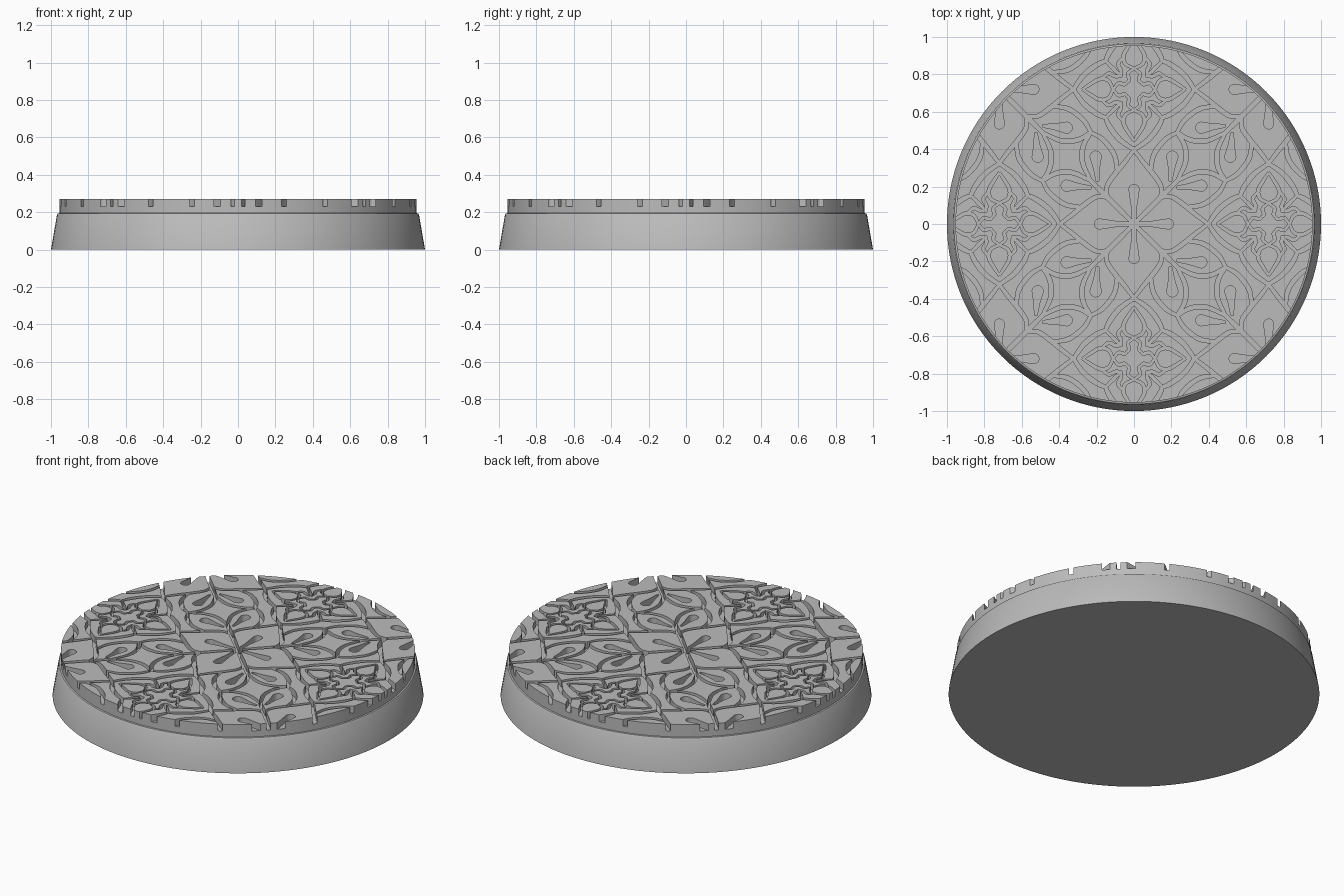
import bpy, bmesh, math
from mathutils import Vector
from mathutils.geometry import delaunay_2d_cdt

cube = bpy.data.objects.get("Cube")
if cube:
    bpy.data.objects.remove(cube)

PERIOD = 0.72      # distance from a flower to the rosette beside it
RIM = 0.955        # radius of the carved top
FLOOR, TOP = 0.23, 0.27
SIDES = 128

stone = bpy.data.materials.new("grey_stone")
stone.use_nodes = True
grey = (0.5, 0.5, 0.5, 1)
stone.diffuse_color = grey
stone.node_tree.nodes["Principled BSDF"].inputs["Base Color"].default_value = grey


def make_object(name, bm):
    mesh = bpy.data.meshes.new(name)
    bm.to_mesh(mesh)
    bm.free()
    mesh.materials.append(stone)
    obj = bpy.data.objects.new(name, mesh)
    bpy.context.collection.objects.link(obj)
    return obj


def circle(radius):
    return [Vector((radius * math.cos(2 * math.pi * i / SIDES),
                    radius * math.sin(2 * math.pi * i / SIDES))) for i in range(SIDES)]


def lathe(name, profile):
    bm = bmesh.new()
    rings = [[bm.verts.new((p.x, p.y, z)) for p in circle(r)] for r, z in profile]
    for low, high in zip(rings, rings[1:]):
        for i in range(SIDES):
            j = (i + 1) % SIDES
            bm.faces.new((low[i], low[j], high[j], high[i]))
    bm.faces.new(rings[0][::-1])
    bm.faces.new(rings[-1])
    return make_object(name, bm)


def spline(points, steps=4):
    """Smooth path through the points."""
    pts = [Vector(p) for p in points]
    pts = [2 * pts[0] - pts[1]] + pts + [2 * pts[-1] - pts[-2]]
    out = []
    for a, b, c, d in zip(pts, pts[1:], pts[2:], pts[3:]):
        for s in range(steps):
            t = s / steps
            out.append(0.5 * (2 * b + (c - a) * t + (2 * a - 5 * b + 4 * c - d) * t * t
                              + (3 * b - a - 3 * c + d) * t ** 3))
    return out + [pts[-2]]


def groove(points, width=0.024, taper=0.35):
    """Outline of a channel that is widest in the middle."""
    path = spline(points)
    left, right = [], []
    for i, p in enumerate(path):
        d = (path[min(i + 1, len(path) - 1)] - path[max(i - 1, 0)]).normalized()
        swell = 1 - taper + taper * math.sin(math.pi * i / (len(path) - 1))
        side = Vector((-d.y, d.x)) * width * swell / 2
        left.append(p + side)
        right.append(p - side)
    return left + right[::-1]


def drop(tail, bulb, radius, thin=0.007):
    """Outline of a teardrop hollow."""
    tail, bulb = Vector(tail), Vector(bulb)
    d = (bulb - tail).normalized()
    n = Vector((-d.y, d.x))
    mid = tail.lerp(bulb, 0.5)
    arc = [bulb + radius * (math.cos(a) * n + math.sin(a) * d)
           for a in (math.pi * (k / 8) for k in range(9))]
    return ([tail + n * thin, mid + n * radius * 0.5] + arc
            + [mid - n * radius * 0.5, tail - n * thin])


def inside(p, ring):
    """True where the ring winds around the point."""
    winding = 0
    for a, b in zip(ring, ring[1:] + ring[:1]):
        if (a.y <= p.y) != (b.y <= p.y):
            side = (b.x - a.x) * (p.y - a.y) - (p.x - a.x) * (b.y - a.y)
            if (side > 0) == (b.y > a.y):
                winding += 1 if b.y > a.y else -1
    return winding != 0


# One eighth of the repeating motif
motif = [
    # flower: petal hollows, petal gaps and petal borders
    drop((0, 0), (0.185, 0), 0.027, 0.01),
    groove([(0, 0), (0.08, 0.08), (0.17, 0.17), (0.25, 0.25)], 0.026),
    groove([(0.13, 0.14), (0.2, 0.145), (0.27, 0.1), (0.33, 0.05), (0.41, -0.01)]),
    # leaves around the flower
    drop((0.23, 0.195), (0.36, 0.205), 0.03),
    groove([(0.28, 0.09), (0.37, 0.105), (0.45, 0.165), (0.49, 0.23)]),
    groove([(0.23, 0.23), (0.33, 0.275), (0.42, 0.27), (0.495, 0.225)]),
    # curved frame round each rosette
    groove([(0.39, -0.01), (0.45, 0.075), (0.52, 0.13), (0.575, 0.155)], 0.026),
    # rosette: buds, small star and corner chips
    groove([(0.445, 0.0), (0.49, 0.03), (0.54, 0.056), (0.585, 0.045), (0.61, -0.005)], 0.018),
    groove([(0.61, 0.0), (0.635, 0.032), (0.67, 0.026), (0.685, 0.042)], 0.016),
    groove([(0.55, 0.06), (0.585, 0.085), (0.62, 0.07), (0.655, 0.072)], 0.018),
    groove([(0.57, 0.15), (0.61, 0.11), (0.65, 0.07)], 0.018),
]

# Repeat the motif by mirroring, quarter turns and shifting
outlines = {}
cells = [(i, j) for i in range(-2, 3) for j in range(-2, 3)
         if (i + j) % 2 == 0 and abs(i) + abs(j) <= 2]
for ox, oy in cells:
    for shape in motif:
        for flip in (1, -1):
            for turn in range(4):
                ring = []
                for p in shape:
                    x, y = p.x, p.y * flip
                    for _ in range(turn):
                        x, y = -y, x
                    ring.append(Vector((x + ox * PERIOD, y + oy * PERIOD)))
                if min(p.length for p in ring) < RIM:
                    centre = sum(ring, Vector((0, 0))) / len(ring)
                    key = (round(centre.x, 3), round(centre.y, 3), len(ring))
                    outlines.setdefault(key, ring)
grooves = [(min(p.x for p in r), max(p.x for p in r),
            min(p.y for p in r), max(p.y for p in r), r) for r in outlines.values()]

# Split the plane along every outline
rim = circle(RIM)
points, edges = [], []
for ring in [rim] + list(outlines.values()):
    start, count = len(points), len(ring)
    points += ring
    edges += [(start + i, start + (i + 1) % count) for i in range(count)]
points, _, triangles, *_ = delaunay_2d_cdt(points, edges, [], 0, 0.0001)

# Raised stone: what lies inside the rim and outside the grooves
bm = bmesh.new()
upper, lower = {}, {}
for tri in triangles:
    c = sum((points[i] for i in tri), Vector((0, 0))) / len(tri)
    if not inside(c, rim) or any(x0 < c.x < x1 and y0 < c.y < y1 and inside(c, r)
                                 for x0, x1, y0, y1, r in grooves):
        continue
    for i in tri:
        if i not in upper:
            upper[i] = bm.verts.new((*points[i], TOP))
    bm.faces.new([upper[i] for i in tri])

# Upright walls along every open edge
for loop in [e.link_loops[0] for e in bm.edges if e.is_boundary]:
    a, b = loop.vert, loop.link_loop_next.vert
    for v in (a, b):
        if v not in lower:
            lower[v] = bm.verts.new((v.co.x, v.co.y, FLOOR))
    bm.faces.new((b, a, lower[a], lower[b]))
slab = make_object("carved_slab", bm)

# Tapered base with a small step
base = lathe("base", [(1, 0), (0.968, 0.185), (0.963, 0.193), (RIM, 0.195), (RIM, FLOOR)])

# Smooth round walls, crisp edges
for obj in bpy.context.selected_objects:
    obj.select_set(False)
for obj in (base, slab):
    obj.select_set(True)
bpy.context.view_layer.objects.active = base
bpy.ops.object.shade_smooth_by_angle(angle=math.radians(30))
